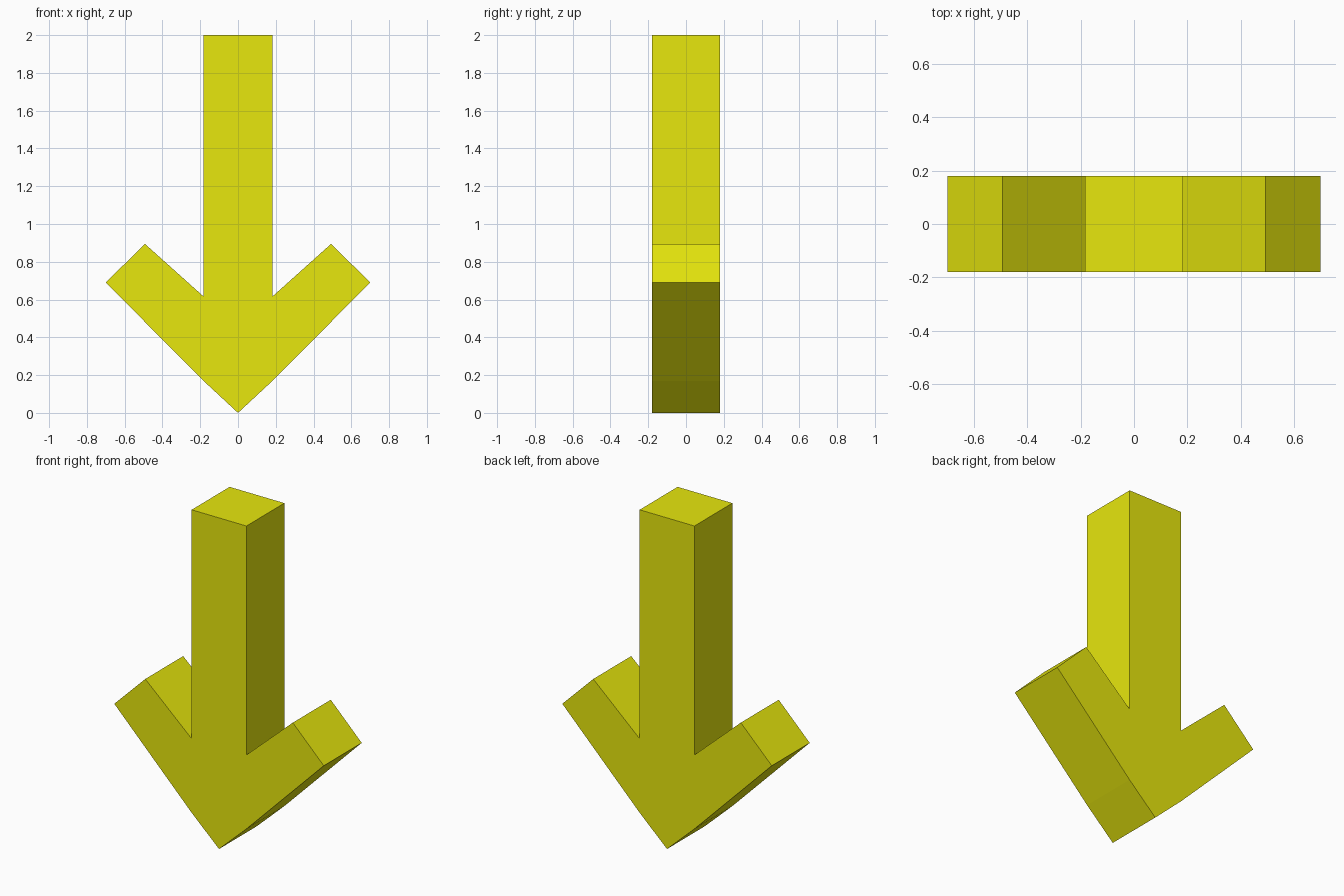
import bpy, bmesh
from mathutils import Vector

if "Cube" in bpy.data.objects:
    bpy.data.objects.remove(bpy.data.objects["Cube"])

DEPTH = 0.362

# Right half of the arrow outline (x, z), from tip to shaft top
half = [(0.183, 0.17), (0.70, 0.69), (0.493, 0.895), (0.183, 0.617), (0.183, 2.0)]
outline = [(0, 0)] + half + [(-x, z) for x, z in reversed(half)]

# Arrow: front face extruded towards the back
bm = bmesh.new()
front = bm.faces.new([bm.verts.new((x, -DEPTH / 2, z)) for x, z in outline])
result = bmesh.ops.extrude_face_region(bm, geom=[front], use_keep_orig=True)
back = [v for v in result["geom"] if isinstance(v, bmesh.types.BMVert)]
bmesh.ops.translate(bm, verts=back, vec=Vector((0, DEPTH, 0)))
bmesh.ops.recalc_face_normals(bm, faces=bm.faces)

mesh = bpy.data.meshes.new("down_arrow")
bm.to_mesh(mesh)
bm.free()
arrow = bpy.data.objects.new("down_arrow", mesh)
bpy.context.collection.objects.link(arrow)

# Yellow material
yellow = bpy.data.materials.new("yellow")
yellow.diffuse_color = (0.8, 0.8, 0.004, 1)
yellow.use_nodes = True
yellow.node_tree.nodes["Principled BSDF"].inputs["Base Color"].default_value = yellow.diffuse_color
mesh.materials.append(yellow)
